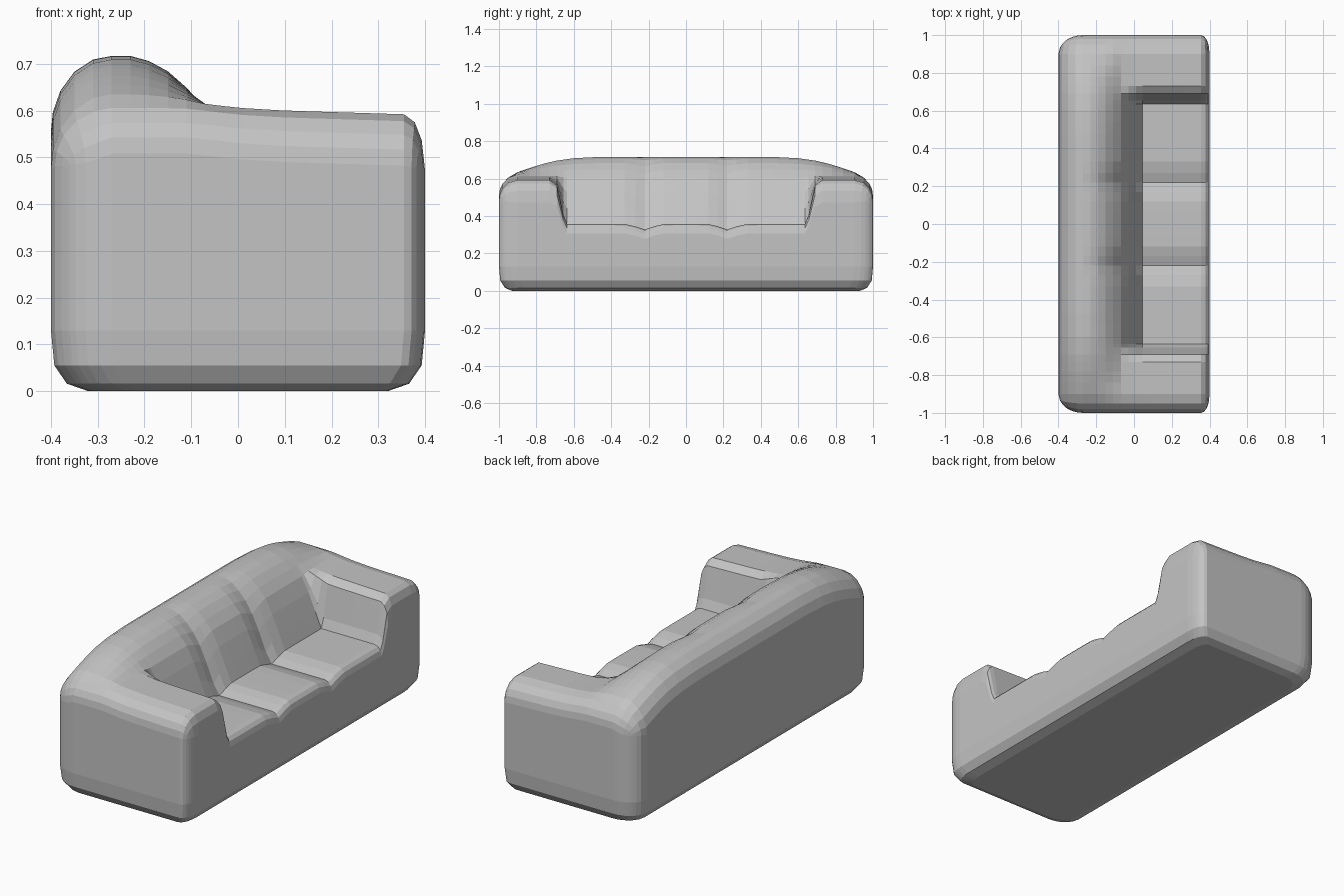
import bpy, bmesh, math

if "Cube" in bpy.data.objects:
    bpy.data.objects.remove(bpy.data.objects["Cube"])


def interp(pts, v):
    """Piecewise-linear lookup in a short list of (position, value) pairs."""
    if v <= pts[0][0]:
        return pts[0][1]
    for (a, fa), (b, fb) in zip(pts, pts[1:]):
        if v <= b:
            return fa + (fb - fa) * (v - a) / (b - a)
    return pts[-1][1]


# Backrest section, backrest fall-off towards the ends, inner arm wall
BACK = [(-.40, .717), (-.23, .717), (-.17, .70), (-.12, .66), (-.07, .605),
        (-.03, .53), (.01, .44), (.045, .35), (.08, .25)]
CREST = [(.45, 1), (.6, .92), (.7, .78), (.8, .52), (.9, .17), (.96, 0)]
WALL = [(.635, 0), (.655, .2), (.69, .88), (.73, 1)]

R_BACK, R_FRONT, R_END = .13, .045, .10   # plan radii of the rounded edges


def height(x, y):
    """Upholstery height before the outer edges are rounded."""
    ay = abs(y)
    t = interp(WALL, ay)
    crease = math.exp(-((ay - .22) / .055) ** 2)      # seams of three cushions
    arm = interp([(-.1, .618), (0, .606), (.1, .60), (.36, .592)], x)
    seat = .358 - .03 * crease
    back = interp(BACK, x + .022 * crease * (x > -.25))
    if back > arm:
        back = arm + (back - arm) * interp(CREST, ay)
    return (1 - t) * max(seat, back) + t * max(arm, back), t


def surface(x, y):
    """Map a grid point to the rounded sofa top."""
    sx, sy = (1 if x > 0 else -1), (1 if y > 0 else -1)
    rx = R_FRONT if x > 0 else R_BACK
    a = max(0, (abs(x) - (.4 - rx)) / rx)
    b = max(0, (abs(y) - (1 - R_END)) / R_END)
    u, v = a * math.sqrt(1 - b * b / 2), b * math.sqrt(1 - a * a / 2)
    px = sx * (.4 - rx + rx * u) if a > 0 else x
    py = sy * (1 - R_END + R_END * v) if b > 0 else y
    z, t = height(px, py)
    if a + b > 0:
        rz_x = .05 + .07 * t if x > 0 else .16
        rz = (a * rz_x + b * .11) / (a + b)
        z -= rz * (1 - math.sqrt(max(0, 1 - u * u - v * v)))
    return px, py, z


xs = [-.4, -.396, -.38, -.35, -.31, -.27, -.23, -.19, -.15, -.11, -.07, -.03,
      .01, .045, .09, .15, .21, .27, .32, .355, .378, .393, .4]
half = [.06, .12, .17, .22, .27, .33, .4, .47, .54, .6, .635, .655, .69, .73,
        .78, .84, .9, .95, .98, .995, 1]
ys = [-h for h in reversed(half)] + [0] + half

# Top upholstery: seat, backrest and arms as one surface
bm = bmesh.new()
grid = [[bm.verts.new(surface(x, y)) for y in ys] for x in xs]
nx, ny = len(xs), len(ys)
for i in range(nx - 1):
    for j in range(ny - 1):
        bm.faces.new((grid[i][j], grid[i + 1][j], grid[i + 1][j + 1], grid[i][j + 1]))

# Outer walls and rounded underside
ring = ([grid[i][0] for i in range(nx - 1)] + [grid[-1][j] for j in range(ny - 1)]
        + [grid[i][-1] for i in range(nx - 1, 0, -1)] + [grid[0][j] for j in range(ny - 1, 0, -1)])
outline = [v.co.copy() for v in ring]
for kx, ky, z in [(1, 1, .13), (.982, .993, .055), (.915, .968, .016), (.8, .93, 0)]:
    low = [bm.verts.new((c.x * kx, c.y * ky, z)) for c in outline]
    for k in range(len(ring)):
        n = (k + 1) % len(ring)
        bm.faces.new((ring[k], low[k], low[n], ring[n]))
    ring = low
bm.faces.new(ring)
bmesh.ops.recalc_face_normals(bm, faces=bm.faces)

mesh = bpy.data.meshes.new("sofa")
bm.to_mesh(mesh)
bm.free()
sofa = bpy.data.objects.new("sofa", mesh)
bpy.context.collection.objects.link(sofa)

# Plain grey upholstery
mat = bpy.data.materials.new("grey fabric")
mat.diffuse_color = (.55, .55, .55, 1)
mat.use_nodes = True
mat.node_tree.nodes["Principled BSDF"].inputs["Base Color"].default_value = mat.diffuse_color
mesh.materials.append(mat)
